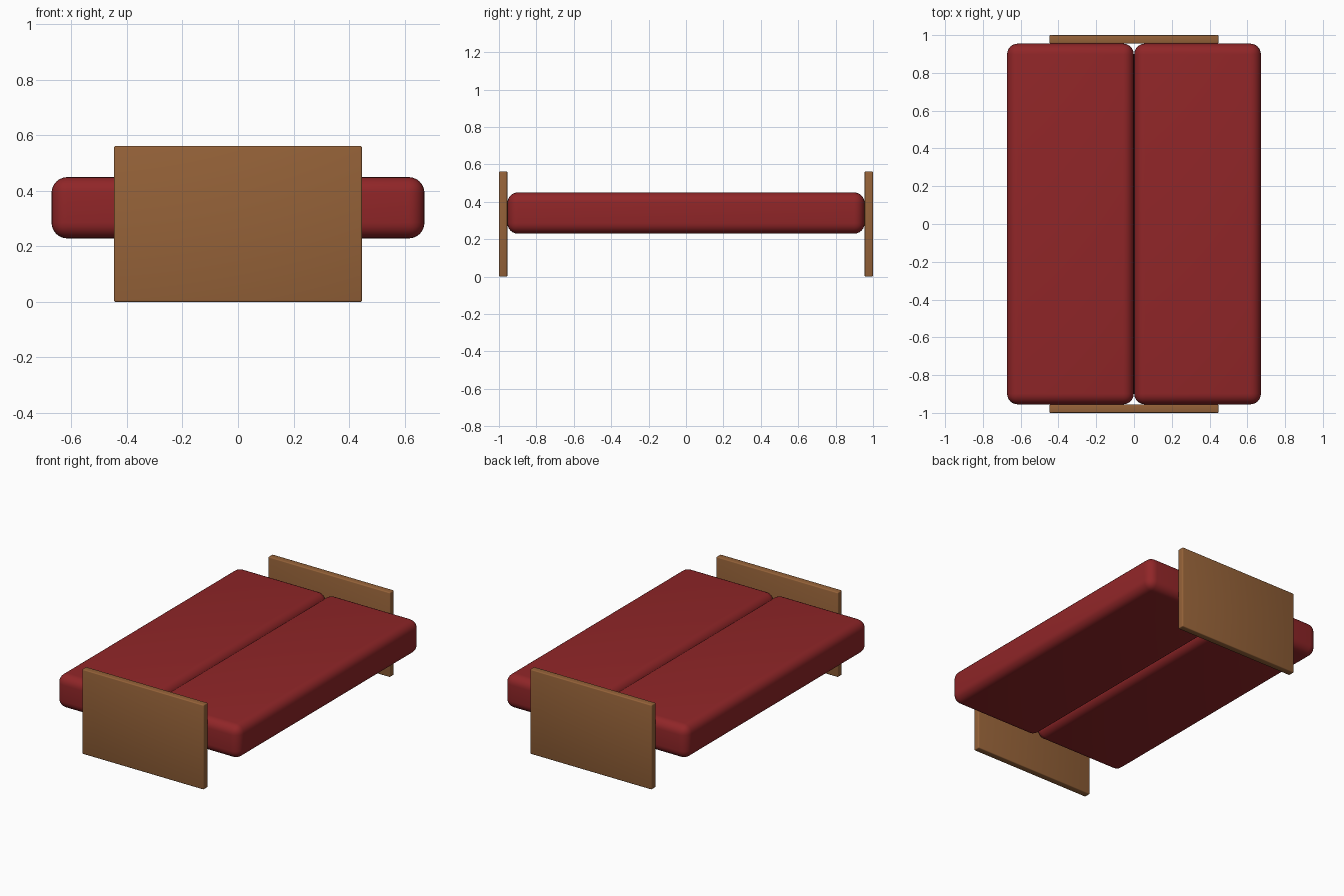
import bpy, bmesh

if "Cube" in bpy.data.objects:
    bpy.data.objects.remove(bpy.data.objects["Cube"])


def material(name, rgb):
    m = bpy.data.materials.new(name)
    m.diffuse_color = (*rgb, 1)
    m.use_nodes = True
    m.node_tree.nodes["Principled BSDF"].inputs["Base Color"].default_value = m.diffuse_color
    return m


red = material("red fabric", (0.28, 0.019, 0.021))
wood = material("brown wood", (0.30, 0.122, 0.040))


def rounded_box(name, lo, hi, radius, segments, mat):
    size = [b - a for a, b in zip(lo, hi)]
    mid = [(a + b) / 2 for a, b in zip(lo, hi)]
    bm = bmesh.new()
    bmesh.ops.create_cube(bm, size=1)
    bmesh.ops.scale(bm, vec=size, verts=bm.verts)
    bmesh.ops.bevel(bm, geom=bm.edges[:], offset=radius, segments=segments,
                    profile=0.5, affect='EDGES')
    mesh = bpy.data.meshes.new(name)
    bm.to_mesh(mesh)
    bm.free()
    mesh.materials.append(mat)
    ob = bpy.data.objects.new(name, mesh)
    ob.location = mid
    bpy.context.collection.objects.link(ob)
    bpy.context.view_layer.objects.active = ob
    ob.select_set(True)
    bpy.ops.object.shade_smooth_by_angle()
    ob.select_set(False)
    return ob


# Two long cushions side by side
rounded_box("left_cushion", (-0.672, -0.955, 0.229), (-0.001, 0.955, 0.45), 0.057, 6, red)
rounded_box("right_cushion", (0.001, -0.955, 0.229), (0.672, 0.955, 0.45), 0.057, 6, red)

# Upright end boards
rounded_box("front_board", (-0.447, -1.0, 0), (0.447, -0.955, 0.562), 0.006, 3, wood)
rounded_box("back_board", (-0.447, 0.955, 0), (0.447, 1.0, 0.562), 0.006, 3, wood)
